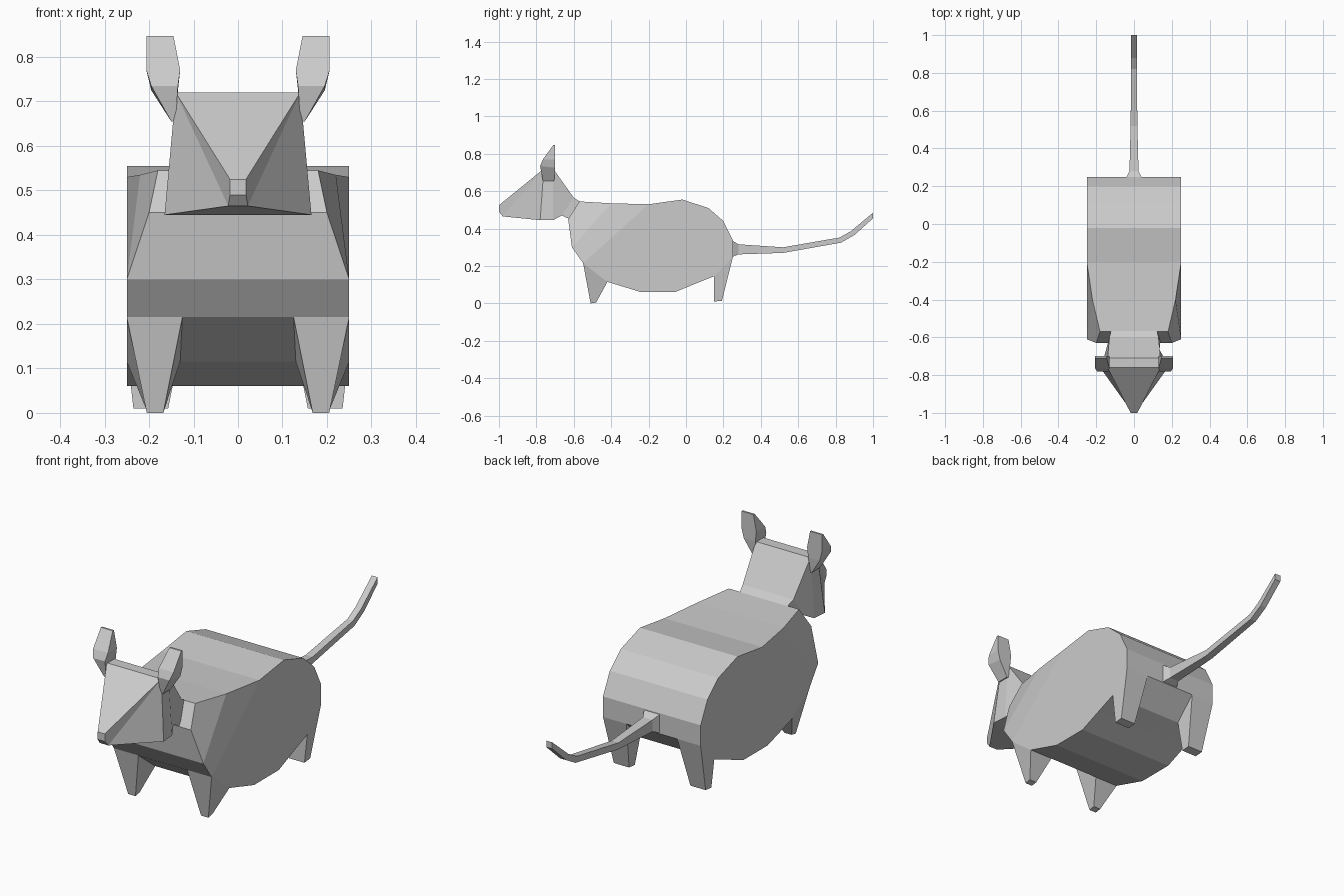
import bpy, bmesh


def loft(name, sections, mirror=False):
    """Skin four-cornered sections. Each section is two cross edges (x0, x1, y, z)."""
    bm = bmesh.new()
    rings = []
    for (a0, a1, ay, az), (b0, b1, by, bz) in sections:
        corners = [(a0, ay, az), (a1, ay, az), (b1, by, bz), (b0, by, bz)]
        rings.append([bm.verts.new(c) for c in corners])
    for r, s in zip(rings, rings[1:]):
        for i in range(4):
            j = (i + 1) % 4
            bm.faces.new((r[i], r[j], s[j], s[i]))
    bm.faces.new(rings[0][::-1])
    bm.faces.new(rings[-1])
    bmesh.ops.remove_doubles(bm, verts=bm.verts[:], dist=0.0005)
    bmesh.ops.recalc_face_normals(bm, faces=bm.faces[:])
    mesh = bpy.data.meshes.new(name)
    bm.to_mesh(mesh)
    bm.free()
    obj = bpy.data.objects.new(name, mesh)
    bpy.context.collection.objects.link(obj)
    if mirror:
        obj.modifiers.new("Mirror", 'MIRROR').use_axis = (True, False, False)
    return obj


def centred(rows):
    """Rows of (top y, top z, top half-width, bottom y, bottom z, bottom half-width)."""
    return [((-w, w, y, z), (-v, v, b, c)) for y, z, w, b, c, v in rows]


# Barrel-shaped body, front to rear
loft("body", centred([
    (-0.57, 0.545, 0.18, -0.63, 0.45, 0.20),
    (-0.40, 0.535, 0.22, -0.61, 0.30, 0.25),
    (-0.20, 0.53, 0.25, -0.55, 0.215, 0.25),
    (-0.02, 0.555, 0.25, -0.42, 0.115, 0.25),
    (0.12, 0.51, 0.25, -0.24, 0.06, 0.25),
    (0.20, 0.44, 0.25, -0.06, 0.06, 0.25),
    (0.25, 0.34, 0.25, 0.05, 0.105, 0.25),
    (0.25, 0.245, 0.25, 0.15, 0.145, 0.25),
]))

# Wedge head with pointed snout, running back into the neck
loft("head_and_neck", centred([
    (-1.00, 0.525, 0.018, -1.00, 0.49, 0.018),
    (-0.76, 0.72, 0.14, -0.98, 0.465, 0.022),
    (-0.76, 0.72, 0.14, -0.78, 0.445, 0.165),
    (-0.71, 0.72, 0.14, -0.71, 0.445, 0.16),
    (-0.60, 0.565, 0.13, -0.665, 0.47, 0.135),
    (-0.56, 0.54, 0.12, -0.62, 0.45, 0.14),
]))

# Ears: front edge and back edge of each level
loft("ears", [
    ((0.140, 0.150, -0.765, 0.655), (0.140, 0.150, -0.705, 0.655)),
    ((0.135, 0.195, -0.780, 0.735), (0.135, 0.195, -0.700, 0.725)),
    ((0.130, 0.206, -0.765, 0.770), (0.130, 0.206, -0.700, 0.770)),
    ((0.145, 0.206, -0.709, 0.847), (0.145, 0.206, -0.700, 0.847)),
], mirror=True)

# Legs
loft("front_legs", [
    ((0.125, 0.25, -0.55, 0.215), (0.13, 0.25, -0.42, 0.115)),
    ((0.168, 0.205, -0.51, 0.0), (0.168, 0.205, -0.48, 0.005)),
], mirror=True)
loft("rear_legs", [
    ((0.13, 0.25, 0.15, 0.145), (0.13, 0.25, 0.25, 0.245)),
    ((0.157, 0.235, 0.15, 0.01), (0.157, 0.235, 0.192, 0.014)),
], mirror=True)

# Tail
loft("tail", centred([
    (0.24, 0.34, 0.045, 0.24, 0.245, 0.045),
    (0.28, 0.316, 0.024, 0.28, 0.262, 0.024),
    (0.52, 0.300, 0.018, 0.52, 0.270, 0.018),
    (0.82, 0.352, 0.015, 0.83, 0.325, 0.015),
    (0.88, 0.385, 0.015, 0.90, 0.365, 0.015),
    (1.00, 0.485, 0.015, 1.00, 0.455, 0.015),
]))
